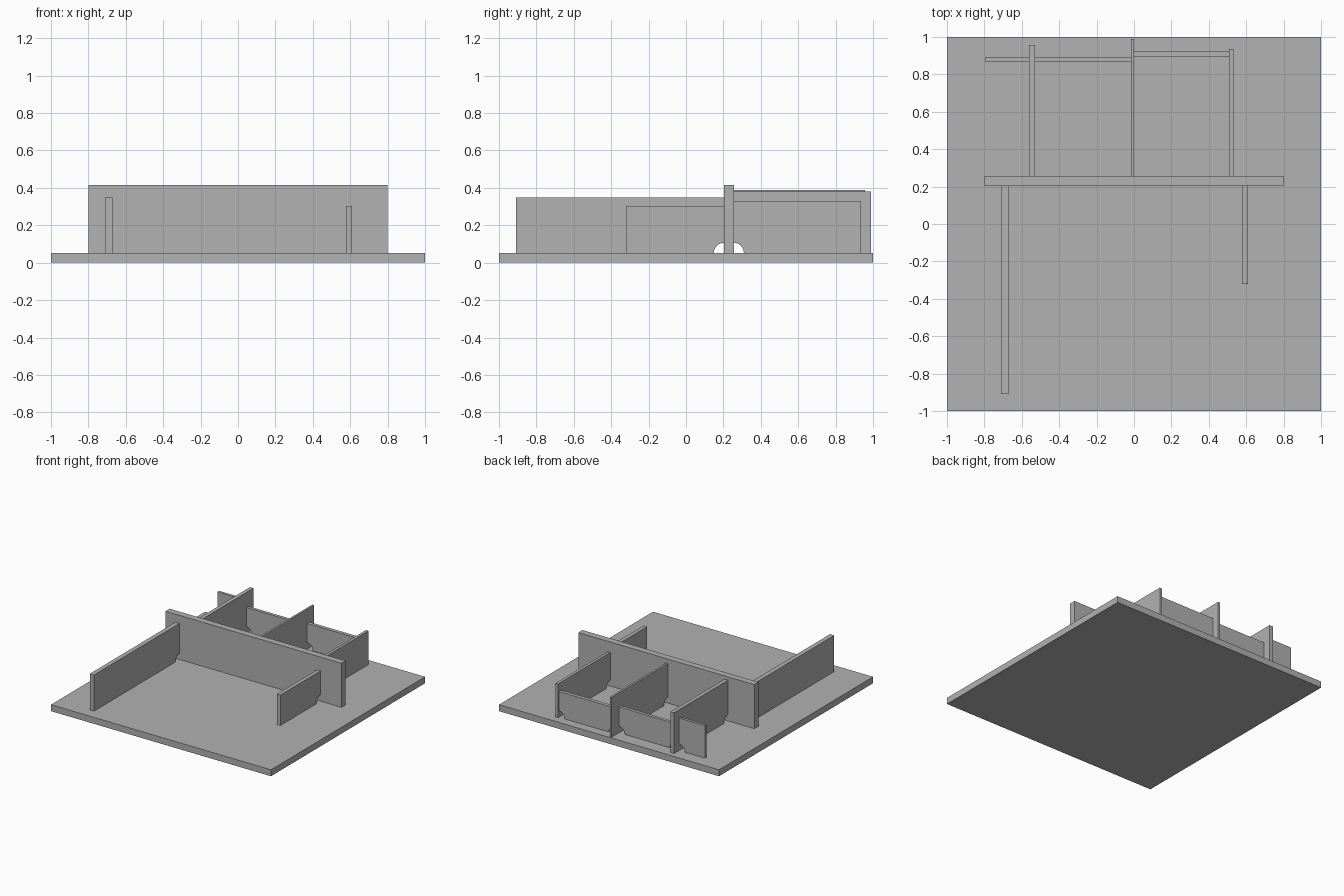
import bpy
import bmesh
from math import sin, cos, pi
from mathutils import Vector

cube = bpy.data.objects.get("Cube")
if cube:
    bpy.data.objects.remove(cube, do_unlink=True)

steel = bpy.data.materials.new("plain_grey")
steel.use_nodes = True
GREY = (0.445, 0.445, 0.445, 1)
steel.diffuse_color = GREY
steel.node_tree.nodes["Principled BSDF"].inputs["Base Color"].default_value = GREY

DECK = 0.053       # top of the base plate
NOTCH = 0.053      # radius of the corner cut-outs
ARC_STEPS = 10


def plate(name, axis, span, across, top, bottom=DECK, notches=()):
    """Upright plate running along an axis, with round notches at chosen ends."""
    start, end = span
    arc = [i * pi / 2 / ARC_STEPS for i in range(ARC_STEPS + 1)]
    outline = [(end, top), (start, top)]
    if "start" in notches:
        outline += [(start + NOTCH * sin(a), bottom + NOTCH * cos(a)) for a in arc]
    else:
        outline.append((start, bottom))
    if "end" in notches:
        outline += [(end - NOTCH * cos(a), bottom + NOTCH * sin(a)) for a in arc]
    else:
        outline.append((end, bottom))

    def place(u, z, side):
        return Vector((u, side, z)) if axis == "x" else Vector((side, u, z))

    bm = bmesh.new()
    face = bm.faces.new([bm.verts.new(place(u, z, across[0])) for u, z in outline])
    move = place(0, 0, across[1] - across[0])
    grown = bmesh.ops.extrude_face_region(bm, geom=[face], use_keep_orig=True)
    bmesh.ops.translate(bm, vec=move, verts=[
        v for v in grown["geom"] if isinstance(v, bmesh.types.BMVert)])
    bmesh.ops.recalc_face_normals(bm, faces=bm.faces)
    mesh = bpy.data.meshes.new(name)
    bm.to_mesh(mesh)
    bm.free()
    mesh.materials.append(steel)
    obj = bpy.data.objects.new(name, mesh)
    bpy.context.collection.objects.link(obj)
    return obj


# Base and main cross wall
plate("base_plate", "x", (-1, 1), (-1, 1), DECK, bottom=0)
WALL = (0.202, 0.256)
plate("main_wall", "x", (-0.8, 0.8), WALL, 0.415)

# Front ribs, notched where they meet the wall
plate("front_rib_right", "y", (-0.91, WALL[0]), (-0.71, -0.672), 0.35, notches=("end",))
plate("front_rib_left", "y", (-0.322, WALL[0]), (0.578, 0.61), 0.303, notches=("end",))

# Back ribs
RIBS = {"right": (-0.562, -0.53), "middle": (-0.016, 0.001), "left": (0.508, 0.531)}
for side, reach, top in (("right", 0.958, 0.388), ("middle", 0.988, 0.38), ("left", 0.935, 0.33)):
    plate("back_rib_" + side, "y", (WALL[1], reach), RIBS[side], top, notches=("start",))

# Cross stiffeners between the back ribs
plate("stiffener_outer", "x", (-0.797, RIBS["right"][0]), (0.87, 0.892), 0.32, notches=("end",))
plate("stiffener_right", "x", (RIBS["right"][1], RIBS["middle"][0]), (0.865, 0.892), 0.265,
      notches=("start", "end"))
plate("stiffener_left", "x", (RIBS["middle"][1], RIBS["left"][0]), (0.895, 0.925), 0.265,
      notches=("start", "end"))
